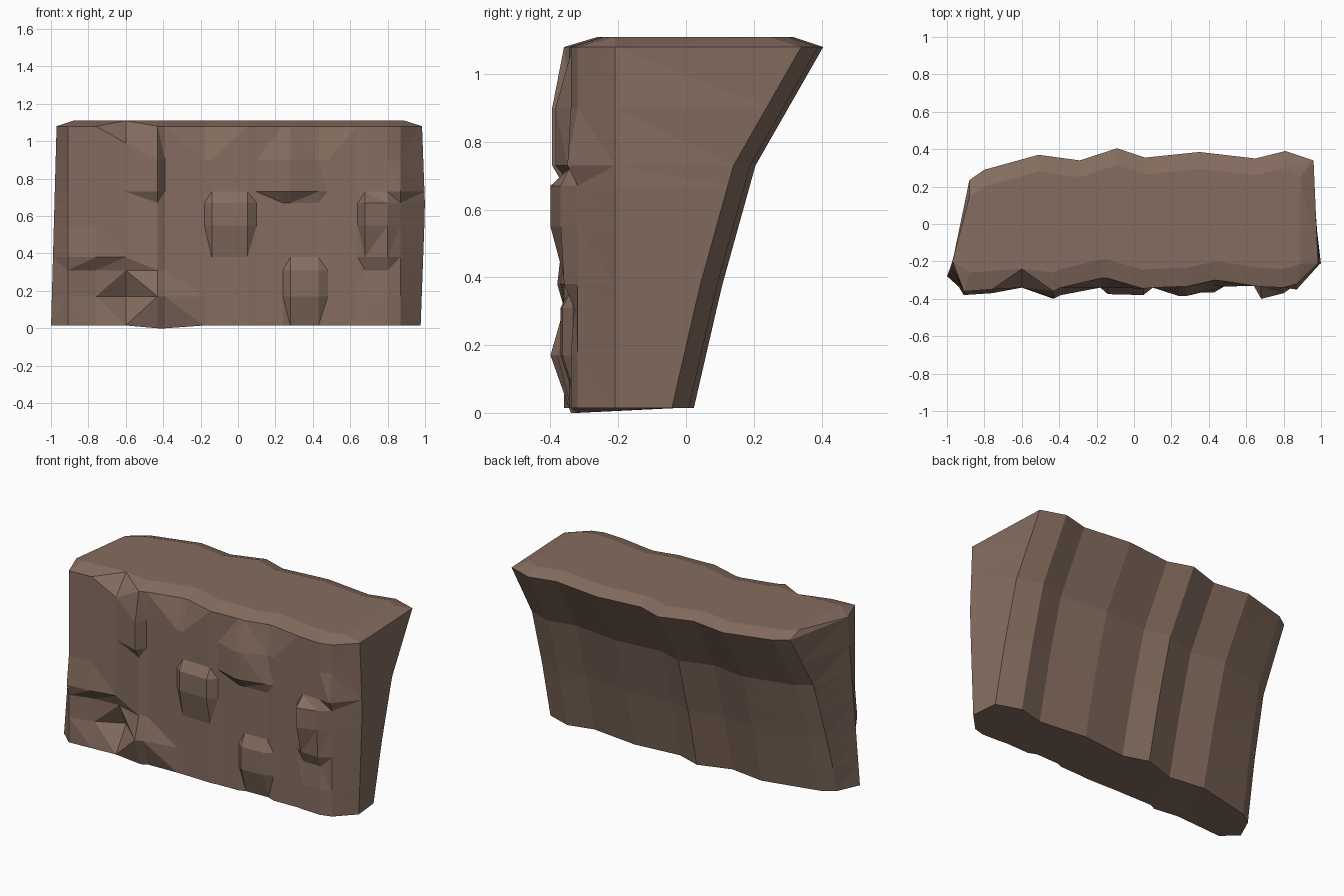
import bpy
import bmesh

# Remove the default object
default_cube = bpy.data.objects.get("Cube")
if default_cube:
    bpy.data.objects.remove(default_cube, do_unlink=True)

# Single rock colour
rock_brown = bpy.data.materials.new("rock_brown")
rock_brown.use_nodes = True
rock_colour = (0.235, 0.152, 0.115, 1.0)
rock_brown.diffuse_color = rock_colour
rock_brown.node_tree.nodes["Principled BSDF"].inputs["Base Color"].default_value = rock_colour

# Plan outlines at the top edge: craggy front (left to right), wavy back (right to left)
front_outline = [(-.91, -.36), (-.76, -.35), (-.6, -.34), (-.43, -.36), (-.39, -.34),
                 (-.18, -.34), (-.14, -.34), (.05, -.345), (.1, -.34), (.24, -.335),
                 (.28, -.335), (.43, -.33), (.48, -.335), (.64, -.33), (.68, -.335),
                 (.8, -.34), (.87, -.32)]
back_outline = [(.96, .34), (.81, .39), (.65, .35), (.35, .385), (.06, .355),
                (-.09, .405), (-.29, .34), (-.51, .37), (-.8, .29), (-.88, .235)]
row_heights = [.015, .17, .31, .38, .55, .67, .73, .9, 1.08]

# How far the back steps forward at each height
lean_profile = [(0, -.385), (.37, -.3), (.73, -.2), (1.08, 0)]

# Chips and bulges in the front: left, right, bottom, top, push along y
front_chips = [
    (-.65, -.55, .1, .2, .07),      # hollow under the lower left ledge
    (-.8, -.55, .1, .33, .03),
    (-.93, -.7, .35, .4, -.02),     # lower left ledge
    (-.45, -.38, .1, .2, -.04),     # lower bulge
    (-.45, -.38, 0, .1, .02),       # undercut below the bulge
    (-.45, -.42, .7, 1, -.035),     # upper left block
    (-.16, .07, .5, .7, -.035),     # central block
    (-.2, -.1, 1, 1.1, .05),        # notch in the top edge
    (.23, .3, .7, .95, -.05),       # upper right block
    (.4, .46, .7, .8, -.02),
    (.4, .5, 1, 1.1, .03),          # second notch in the top edge
    (.26, .45, .1, .33, -.035),     # lower right bulge
    (.26, .45, 0, .1, .015),
    (.66, .7, .5, .7, -.065),       # bulge by the right corner
    (.75, .82, .5, .7, -.03),
    (.66, .82, .35, .4, -.02),
    (.66, .82, .3, .33, .01),
    (.86, .88, .7, .75, -.03),      # lip on the right corner
]


def lean(z):
    """Interpolate the shift of the back wall."""
    for (low, a), (high, b) in zip(lean_profile, lean_profile[1:]):
        if z <= high:
            return a + (b - a) * (z - low) / (high - low)
    return 0


def front_point(x, y, z):
    """Place one front vertex and apply the chips that cover it."""
    for left, right, bottom, top, push in front_chips:
        if left < x < right and bottom < z < top:
            y += push
    if z == row_heights[0] and -.45 < x < -.3:
        z = 0
    if z == row_heights[-1] and -.65 < x < -.5:
        z -= .09
    return (x, y, z)


def back_point(x, y, z, t):
    """Place one back vertex; the left end spreads toward the base."""
    spread = .06 * (1 - t) if x < -.7 else 0
    return (x - spread, y + lean(z), z)


def ring_points(z):
    """One closed horizontal loop around the rock."""
    t = z / row_heights[-1]
    front = [front_point(x, y, z) for x, y in front_outline]
    right_seam = [(.98 + .02 * (1 - abs(2 * t - 1.2)), -.21, z)]
    back = [back_point(x, y, z, t) for x, y in back_outline]
    left_seam = [(-1 + .03 * t, -.28 + .08 * t, z)]
    return front + right_seam + back + left_seam


def cap_point(x, y, z):
    """Bevelled rim point, pulled inward from the top edge."""
    inner_y = y + .1 if y < -.25 else y - .09 if y > 0 else y
    return (max(-.88, min(.89, x)), inner_y, 1.11)


# Rock body: stacked loops, bevelled rim, flat top and base
bm = bmesh.new()
loops = [ring_points(z) for z in row_heights]
loops.append([cap_point(*p) for p in loops[-1]])
rings = [[bm.verts.new(p) for p in loop] for loop in loops]
count = len(rings[0])
for lower, upper in zip(rings, rings[1:]):
    for i in range(count):
        j = (i + 1) % count
        bm.faces.new((lower[i], lower[j], upper[j], upper[i]))
bm.faces.new(list(reversed(rings[0])))
bm.faces.new(rings[-1])
bmesh.ops.remove_doubles(bm, verts=bm.verts, dist=.0005)
bmesh.ops.triangulate(bm, faces=bm.faces)
bmesh.ops.recalc_face_normals(bm, faces=bm.faces)

mesh = bpy.data.meshes.new("cliff_rock")
bm.to_mesh(mesh)
bm.free()
mesh.materials.append(rock_brown)
cliff_rock = bpy.data.objects.new("cliff_rock", mesh)
bpy.context.collection.objects.link(cliff_rock)
